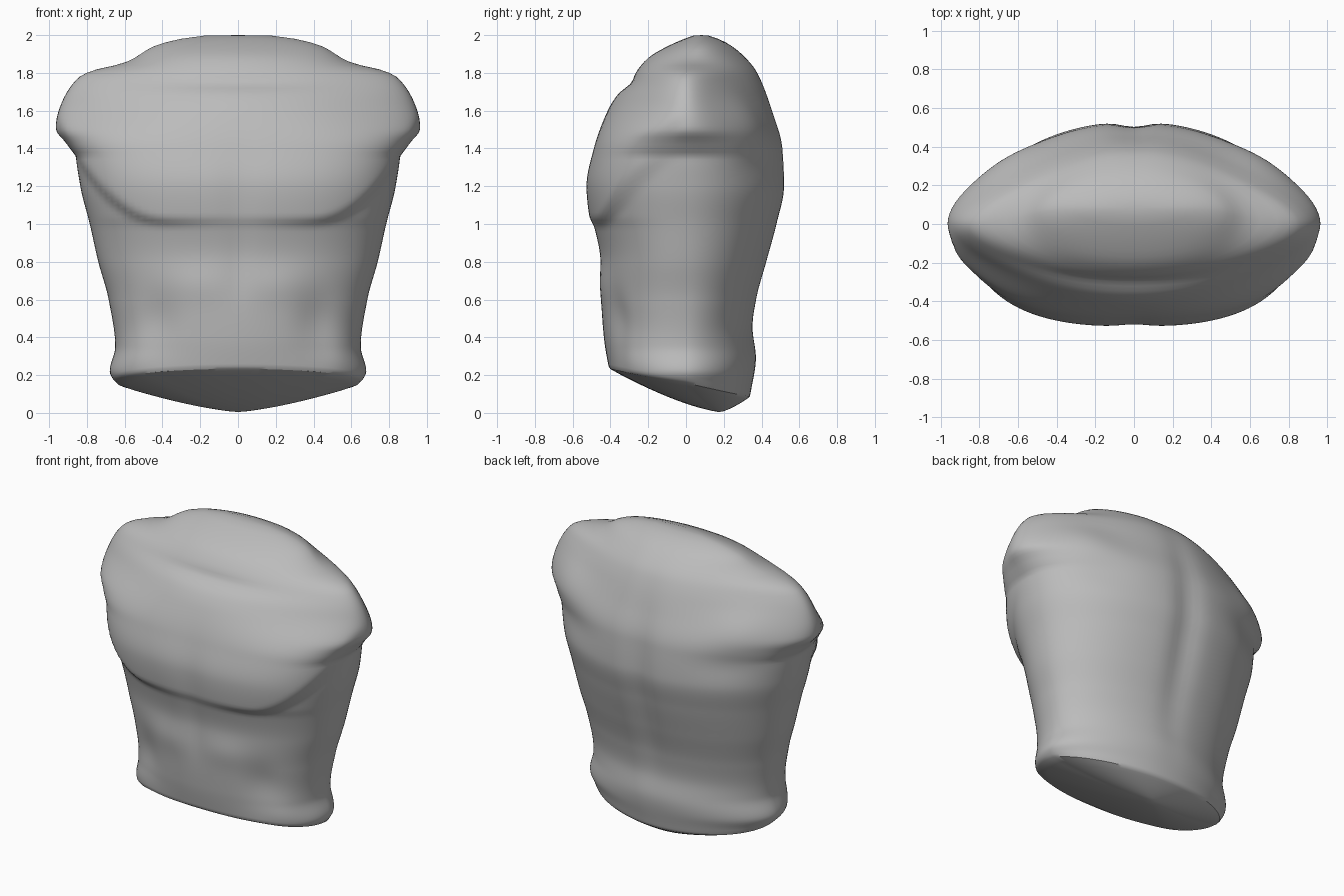
import bpy, bmesh
from math import cos, sin, pi, exp

cube = bpy.data.objects.get("Cube")
if cube:
    bpy.data.objects.remove(cube, do_unlink=True)

# Profiles: height -> trunk half width, shoulder reach, front depth, back depth
TRUNK = [(0, .6), (.15, .645), (.22, .68), (.35, .65), (.6, .685), (.8, .74), (1, .785), (1.2, .835),
         (1.4, .86), (1.5, .835), (1.6, .8), (1.7, .75), (1.78, .69), (1.84, .61), (1.89, .53),
         (1.94, .45), (1.98, .31), (2, .18)]
SHOULDER = [(1.36, 0), (1.43, .055), (1.5, .13), (1.6, .15), (1.7, .155), (1.78, .15), (1.82, .11),
            (1.85, .01), (1.87, 0)]
FRONT = [(0, -.36), (.22, -.405), (.4, -.435), (.6, -.45), (.8, -.455), (.98, -.49), (1.04, -.515),
         (1.2, -.53), (1.4, -.49), (1.6, -.415), (1.69, -.36), (1.78, -.285), (1.88, -.2),
         (1.95, -.08), (2, .04)]
BACK = [(0, .33), (.08, .34), (.3, .375), (.45, .36), (.6, .38), (.8, .435), (1, .49), (1.2, .53),
        (1.4, .52), (1.6, .465), (1.8, .385), (1.9, .3), (1.97, .2), (2, .12)]
SEGMENTS, ROWS, CAP = 112, 100, 10


def sample(table, z):
    """Read a profile along a smooth curve that does not overshoot."""
    if z <= table[0][0]:
        return table[0][1]
    if z >= table[-1][0]:
        return table[-1][1]
    slopes = [(vb - va) / (b - a) for (a, va), (b, vb) in zip(table, table[1:])]
    i = max(k for k in range(len(slopes)) if table[k][0] <= z)

    def tangent(k):
        before, after = slopes[max(k - 1, 0)], slopes[min(k, len(slopes) - 1)]
        return 2 * before * after / (before + after) if before * after > 0 else 0

    (a, va), (b, vb) = table[i], table[i + 1]
    t, span = (z - a) / (b - a), b - a
    blend = t * t * (3 - 2 * t)
    return (va + (vb - va) * blend + span * t * (1 - t) ** 2 * tangent(i)
            - span * t * t * (1 - t) * tangent(i + 1))


def step(low, high, v):
    t = min(1, max(0, (v - low) / (high - low)))
    return t * t * (3 - 2 * t)


def bump(x, z, cx, cz, rx, rz):
    return exp(-((x - cx) / rx) ** 2 - ((z - cz) / rz) ** 2)


def skin(angle, z):
    """Point on the torso surface."""
    c = cos(angle)
    u = min(1, abs(c))
    # The shoulder draws only the outer side of the trunk outwards
    x = c * (sample(TRUNK, z) + sample(SHOULDER, z) * u ** 5)
    ax = abs(x)
    middle = .08 * step(1.75, 2, z)
    if sin(angle) < 0:
        # Chest plate with a stepped lower edge
        edge = 1.01 + 1.72 * max(0, ax - .35) ** 2.35 + .025 * exp(-(x / .12) ** 2)
        chest = step(-.025, .025, z - edge)
        power = 2.2 + .45 * chest - .6 * step(1.4, 1.65, z)
        depth = sample(FRONT, z) - middle
        y = middle + depth * (1 - u ** power) ** (1 / power)
        # Breastbone, collar hollow and belly hollows
        y += .012 * bump(x, z, 0, 1.15, .09, .25) + .01 * bump(x, z, 0, .8, .05, .2)
        y += .025 * bump(x, z, 0, 1.745, .42, .035)
        y += .025 * bump(ax, z, .42, .5, .1, .14) - .012 * bump(ax, z, .22, .68, .16, .1)
        y -= .02 * bump(ax, z, .56, .3, .1, .12)
    else:
        power = 2 - .15 * (1 - step(.3, .7, z)) - .2 * step(1.45, 1.7, z)
        depth = sample(BACK, z) - middle
        y = middle + depth * (1 - u ** power) ** (1 / power)
        # Spine furrow and shoulder blades
        y -= .03 * bump(x, z, 0, 1.1, .09, .6)
        y += .03 * bump(ax, z, .66, 1.57, .18, .13) - .015 * bump(ax, z, .58, 1.33, .2, .1)
    return x, y


def rim_height(angle):
    return .16 - .075 * sin(angle)


# Rings from the sloping lower rim to the crown
bm = bmesh.new()
rings = []
angles = [2 * pi * i / SEGMENTS for i in range(SEGMENTS)]
for k in range(CAP):
    s = (k + 1) / (CAP + 1)
    ring = []
    for a in angles:
        x, y = skin(a, rim_height(a))
        z = .005 + (rim_height(a) - .005) * s ** 1.4
        ring.append(bm.verts.new((x * s, .18 + (y - .18) * s, z)))
    rings.append(ring)
for k in range(ROWS + 1):
    ring = []
    for a in angles:
        level = 2 * k / ROWS
        z = level + rim_height(a) * max(0, 1 - level / .6)
        x, y = skin(a, z)
        ring.append(bm.verts.new((x, y, z)))
    rings.append(ring)
for low, high in zip(rings, rings[1:]):
    for i in range(SEGMENTS):
        j = (i + 1) % SEGMENTS
        bm.faces.new((low[i], low[j], high[j], high[i]))

# Close the underside and the neck
for ring, centre in ((rings[0], (0, .18, 0)), (rings[-1], (0, .085, 2))):
    tip = bm.verts.new(centre)
    for i in range(SEGMENTS):
        bm.faces.new((ring[i], ring[(i + 1) % SEGMENTS], tip))
bmesh.ops.recalc_face_normals(bm, faces=bm.faces)

mesh = bpy.data.meshes.new("torso")
bm.to_mesh(mesh)
bm.free()
torso = bpy.data.objects.new("torso", mesh)
bpy.context.collection.objects.link(torso)

# Single plain grey
grey = bpy.data.materials.new("stone grey")
grey.use_nodes = True
colour = (.5, .5, .5, 1)
grey.diffuse_color = colour
grey.node_tree.nodes["Principled BSDF"].inputs["Base Color"].default_value = colour
mesh.materials.append(grey)

# Soften the profile corners
relax = torso.modifiers.new("soften", "SMOOTH")
relax.factor, relax.iterations = .5, 2
bpy.context.view_layer.objects.active = torso
torso.select_set(True)
bpy.ops.object.shade_smooth_by_angle(angle=.9)
